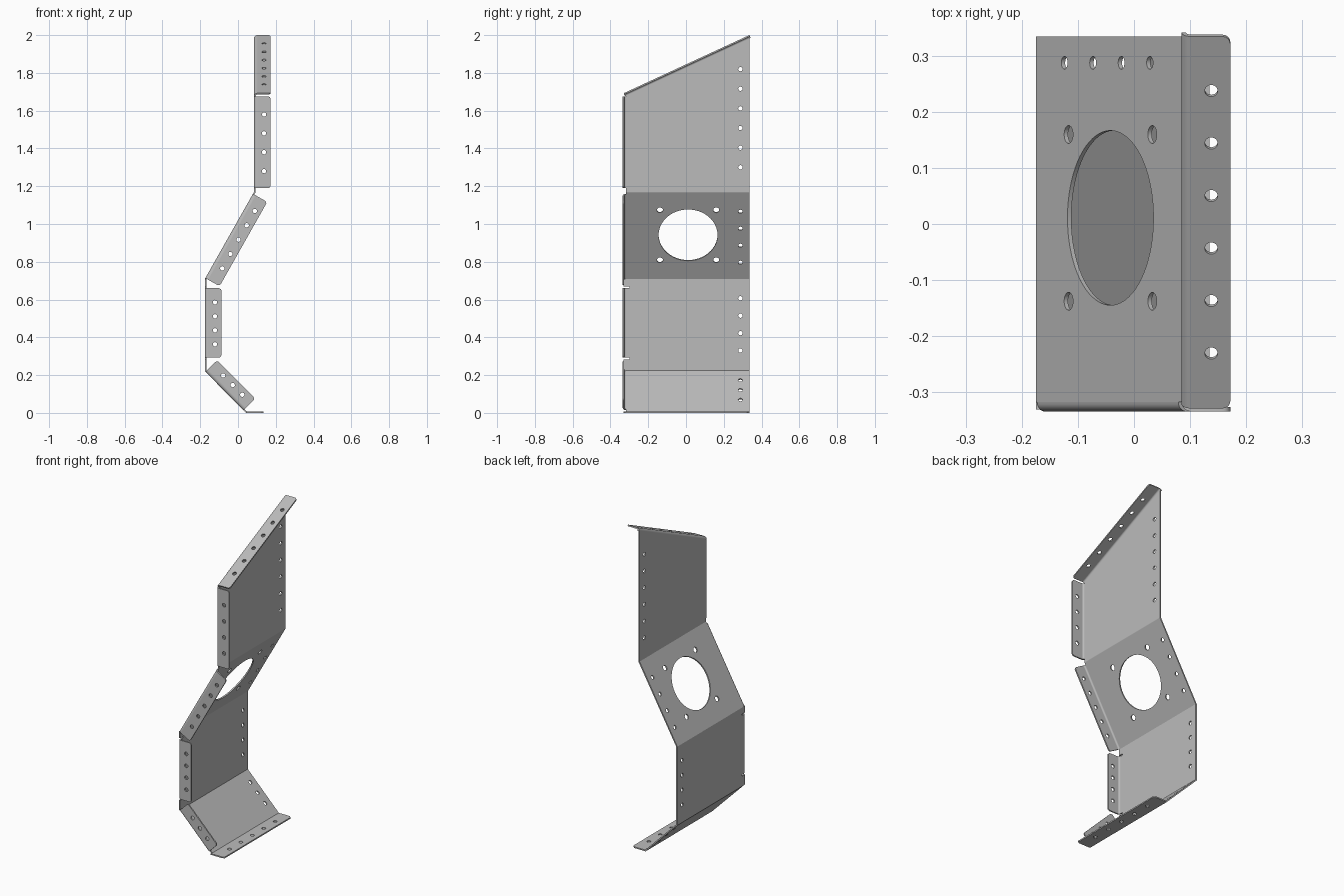
import bpy, bmesh, math
from mathutils import Vector, Matrix

if "Cube" in bpy.data.objects:
    bpy.data.objects.remove(bpy.data.objects["Cube"])

T = 0.008        # sheet thickness
R = 0.017        # outer bend radius
W = 0.087        # flange width
Y = 0.335        # half depth
X_AXIS, Y_AXIS = Vector((1, 0, 0)), Vector((0, 1, 0))

metal = bpy.data.materials.new("grey_metal")
metal.use_nodes = True
GREY = (0.5, 0.5, 0.5, 1)
metal.diffuse_color = GREY
metal.node_tree.nodes["Principled BSDF"].inputs["Base Color"].default_value = GREY


def circle(u, v, r, n=24):
    return [(u + r * math.cos(math.tau * i / n), v + r * math.sin(math.tau * i / n)) for i in range(n)]


def row(a, b, n):
    return [a + (b - a) * i / (n - 1) for i in range(n)]


def plate(name, outline, holes, origin, u, v, depth=T):
    """Filled outline with holes in the u-v plane, thickened along u x v."""
    curve = bpy.data.curves.new(name, 'CURVE')
    curve.dimensions = '2D'
    curve.fill_mode = 'BOTH'
    curve.extrude = depth / 2
    for loop in [outline] + holes:
        spline = curve.splines.new('POLY')
        spline.points.add(len(loop) - 1)
        for point, (a, b) in zip(spline.points, loop):
            point.co = (a, b, 0, 1)
        spline.use_cyclic_u = True
    temp = bpy.data.objects.new(name + "_outline", curve)
    bpy.context.collection.objects.link(temp)
    mesh = bpy.data.meshes.new_from_object(temp.evaluated_get(bpy.context.evaluated_depsgraph_get()))
    bpy.data.objects.remove(temp)
    bpy.data.curves.remove(curve)
    w = u.cross(v)
    frame = Matrix((u, v, w)).transposed().to_4x4()
    frame.translation = Vector(origin) + w * depth / 2
    bm = bmesh.new()
    bm.from_mesh(mesh)
    bmesh.ops.remove_doubles(bm, verts=bm.verts, dist=1e-5)
    bm.transform(frame)
    bmesh.ops.recalc_face_normals(bm, faces=bm.faces)
    bm.to_mesh(mesh)
    bm.free()
    mesh.name = name
    mesh.materials.clear()
    mesh.materials.append(metal)
    obj = bpy.data.objects.new(name, mesh)
    bpy.context.collection.objects.link(obj)
    bpy.ops.object.select_all(action='DESELECT')
    obj.select_set(True)
    bpy.context.view_layer.objects.active = obj
    bpy.ops.object.shade_smooth_by_angle(angle=math.radians(30))
    return obj


def flange(name, origin, d, n, s0, s1, stations):
    """Rounded bend along d, plus a flat lip reaching out along n."""
    inward = d.cross(n)
    arc = [math.pi * (1 + i / 12) for i in range(7)]
    ring = [(R + R * math.cos(a), R + R * math.sin(a)) for a in arc]
    ring += [(R + (R - T) * math.cos(a), R + (R - T) * math.sin(a)) for a in reversed(arc)]
    plate(name + "_bend", ring, [], origin + d * s0, n, inward, s1 - s0)
    c = 0.014
    corner = [c * (1 - math.cos(math.pi / 8 * i)) for i in range(5)]
    rise = [c * math.sin(math.pi / 8 * i) for i in range(5)]
    lip = [(s0, R), (s1, R)]
    lip += [(s1 - a, W - c + b) for a, b in zip(corner, rise)]
    lip += [(s0 + a, W - c + b) for a, b in reversed(list(zip(corner, rise)))]
    plate(name, lip, [circle(s, 0.053, 0.0115) for s in stations], origin, d, n)


def direction(a, b):
    return (b - a).normalized()


# Side profile, from the foot up to the top
foot, heel, low, mid, high, top = [Vector(p) for p in (
    (0.135, 0, 0), (0.043, 0, 0), (-0.175, 0, 0.22),
    (-0.175, 0, 0.71), (0.085, 0, 1.17), (0.085, 0, 2.0))]
front = Vector((0, -Y, 0))
YF = -Y + R      # where panels meet the front bends
HY, HR = 0.288, 0.0115


def edge_holes(stations):
    return [circle(HY, s, HR) for s in stations]


# Foot lip, with clipped outer corners
L = (heel - foot).length
plate("foot_lip", [(-Y + 0.012, 0), (Y - 0.012, 0), (Y, 0.012), (Y, L), (-Y + 0.005, L), (-Y + 0.005, 0.012)],
      [circle(y, 0.04, HR) for y in row(-0.22, 0.23, 5)], foot, Y_AXIS, direction(foot, heel))

# Lower sloping panel
d = direction(heel, low)
L = (low - heel).length
plate("lower_slope_panel", [(YF, 0), (Y, 0), (Y, L), (YF, L)],
      edge_holes(row(0.09, 0.236, 3)), heel, Y_AXIS, d)
flange("lower_slope_flange", heel + front, d, Y_AXIS.cross(d), 0.02, L - 0.004, row(0.083, 0.226, 3))

# Lower upright panel, with relief slits beside the front flange
d = direction(low, mid)
L = (mid - low).length
s0, s1, slit = 0.072, 0.44, 0.009
plate("lower_upright_panel",
      [(-Y + 0.004, 0), (Y, 0), (Y, L), (-Y + 0.004, L), (-Y + 0.004, s1 + slit), (-0.30, s1 + slit),
       (-0.30, s1), (YF, s1), (YF, s0), (-0.30, s0), (-0.30, s0 - slit), (-Y + 0.004, s0 - slit)],
      edge_holes(row(0.11, 0.387, 4)), low, Y_AXIS, d)
flange("lower_upright_flange", low + front, d, X_AXIS, s0, s1, row(0.143, 0.365, 4))

# Middle sloping panel with the large round opening
d = direction(mid, high)
L = (high - mid).length
cy, cs = 0.011, 0.27
holes = [circle(cy, cs, 0.156, 72)]
holes += [circle(cy + a, cs + b, 0.016) for a in (-0.149, 0.149) for b in (-0.152, 0.152)]
plate("middle_slope_panel", [(YF, 0), (Y, 0), (Y, L), (YF, L)],
      holes + edge_holes(row(0.103, 0.413, 4)), mid, Y_AXIS, d)
flange("middle_slope_flange", mid + front, d, Y_AXIS.cross(d), 0.004, L - 0.012, row(0.093, 0.4425, 5))

# Wedge closing the outside of the upper bend
tilt = math.atan2(d.x, d.z)
wedge = [(0, 0)] + [(T * math.cos(tilt * i / 4), -T * math.sin(tilt * i / 4)) for i in range(5)]
plate("upper_bend", wedge, [], (high.x, Y, high.z), X_AXIS, Vector((0, 0, 1)), 2 * Y - R)

# Upper panel with a raked top edge
d = direction(high, top)
rake = 0.31 / (2 * Y)
drop = R * math.hypot(1, rake)


def raked(y):
    return 0.52 + rake * (y + Y) - drop


plate("upper_panel", [(YF, 0), (Y, 0), (Y, raked(Y)), (YF, raked(YF))],
      edge_holes(row(0.13, 0.65, 6)), high, Y_AXIS, d)
flange("upper_flange", high + front, d, X_AXIS, 0.02, 0.506, row(0.11, 0.41, 4))

# Raked top flange
e = Vector((0, 1, rake)).normalized()
scale = math.hypot(1, rake)
flange("top_flange", Vector((high.x, -Y, 1.69)), e, X_AXIS, 0.006, 2 * Y * scale,
       [(y + Y) * scale for y in row(-0.231, 0.238, 6)])
